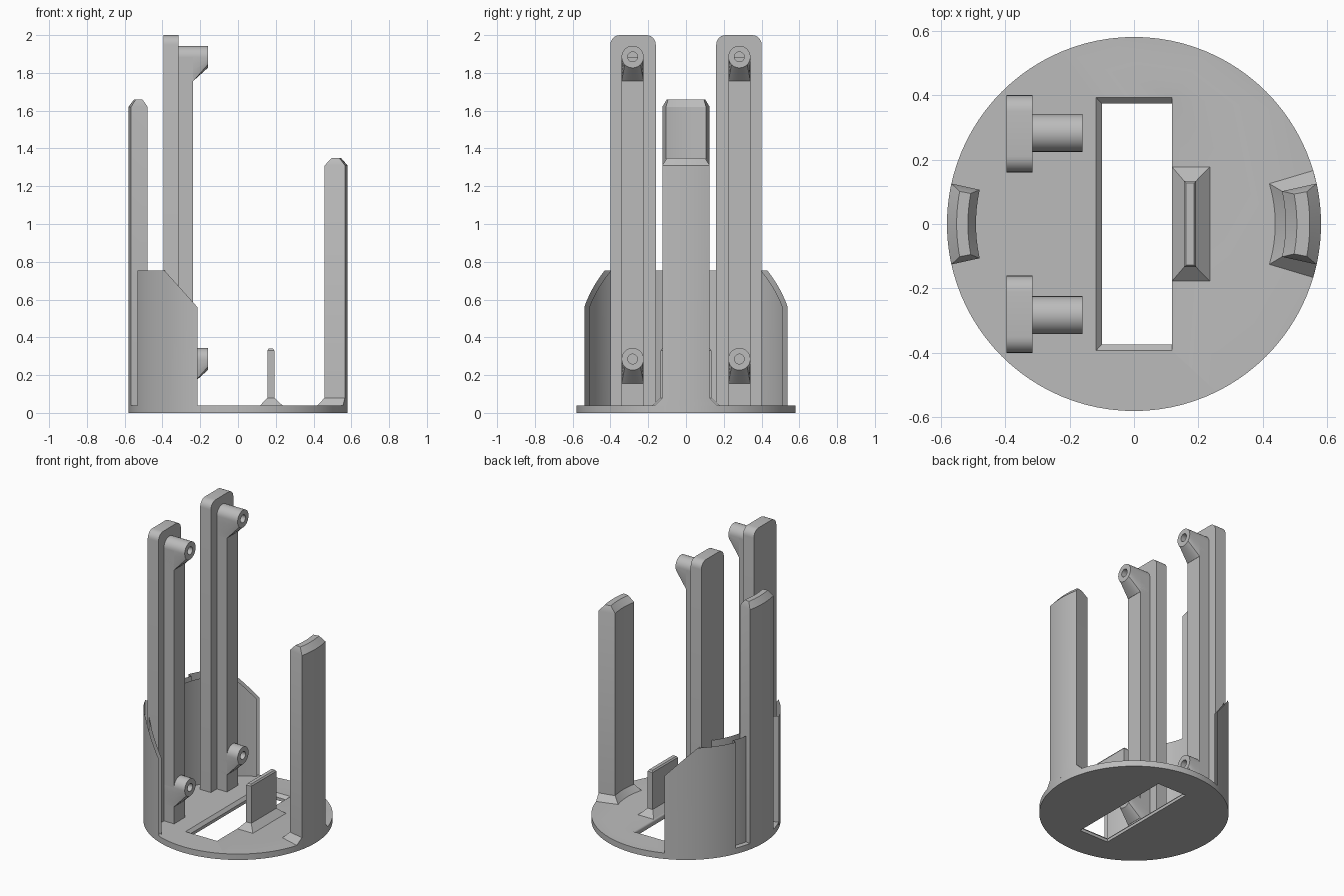
import bpy, bmesh
from math import sin, cos, pi, radians

if "Cube" in bpy.data.objects:
    bpy.data.objects.remove(bpy.data.objects["Cube"], do_unlink=True)

grey = bpy.data.materials.new("light grey plastic")
grey.use_nodes = True
COLOUR = (0.5, 0.5, 0.5, 1)
grey.diffuse_color = COLOUR
grey.node_tree.nodes["Principled BSDF"].inputs["Base Color"].default_value = COLOUR

FLOOR = 0.04      # top of the base disc
RADIUS = 0.58     # outer radius


def finish(name, bm):
    bmesh.ops.recalc_face_normals(bm, faces=bm.faces)
    mesh = bpy.data.meshes.new(name)
    bm.to_mesh(mesh)
    bm.free()
    mesh.materials.append(grey)
    obj = bpy.data.objects.new(name, mesh)
    bpy.context.collection.objects.link(obj)
    bpy.ops.object.select_all(action='DESELECT')
    obj.select_set(True)
    bpy.context.view_layer.objects.active = obj
    bpy.ops.object.shade_smooth_by_angle(angle=radians(30))
    return obj


def loft(sections):
    """Solid through matching point loops, capped at both ends."""
    bm = bmesh.new()
    rings = [[bm.verts.new(p) for p in s] for s in sections]
    n = len(rings[0])
    for a, b in zip(rings, rings[1:]):
        for i in range(n):
            j = (i + 1) % n
            bm.faces.new((a[i], a[j], b[j], b[i]))
    bm.faces.new(rings[0])
    bm.faces.new(rings[-1])
    return bm


def arc(r, a0, a1, side=1, n=12):
    angles = [radians(a0 + (a1 - a0) * i / n) for i in range(n + 1)]
    return [(side * r * cos(a), r * sin(a)) for a in angles]


def at_height(points, z):
    return [(x, y, z) for x, y in points]


def rect(x0, x1, y, z):
    return [(x0, -y, z), (x1, -y, z), (x1, y, z), (x0, y, z)]


def column(name, side, levels):
    """Curved upright; each level is half angle, inner, outer radius, height."""
    finish(name, loft([at_height(arc(ri, -a, a, side) + arc(ro, a, -a, side), z)
                       for a, ri, ro, z in levels]))


# Base disc with a flared rectangular opening
circle = arc(RADIUS, 0, 360, n=96)[:-1]
base = finish("base_disc", loft([at_height(circle, 0), at_height(circle, FLOOR)]))
cutter = finish("opening_cutter", loft([
    rect(-0.10, 0.118, 0.373, -0.02), rect(-0.10, 0.118, 0.373, 0.02),
    rect(-0.118, 0.118, 0.393, FLOOR), rect(-0.118, 0.118, 0.393, 0.1)]))
cutter.hide_render = True
mod = base.modifiers.new("opening", 'BOOLEAN')
mod.operation = 'DIFFERENCE'
mod.solver = 'EXACT'
mod.object = cutter
bpy.context.view_layer.objects.active = base
bpy.ops.object.modifier_apply(modifier=mod.name)
bpy.data.objects.remove(cutter, do_unlink=True)

# Curved wall: recessed in the middle, thin towards its ends, sloped tips
outline = (arc(0.546, -23.4, 23.4, -1) + arc(RADIUS, 23.4, 70, -1, 20)
           + arc(0.555, 70, 45.5, -1) + arc(0.49, 45.5, -45.5, -1, 30)
           + arc(0.555, -45.5, -70, -1) + arc(RADIUS, -70, -23.4, -1, 20))
wall = loft([at_height(outline, 0.02), at_height(outline, 0.755)])
for co, normal in (((-0.215, 0, 0), (1, 0, 0)),
                   ((-0.39, 0, 0.755), (0.195, 0, 0.175))):
    bmesh.ops.bisect_plane(wall, geom=wall.verts[:] + wall.edges[:] + wall.faces[:],
                           plane_co=co, plane_no=normal, clear_outer=True)
    bmesh.ops.holes_fill(wall, edges=wall.edges[:], sides=0)
finish("curved_wall", wall)

# Two curved columns with chamfered tops
column("back_column", -1, [(12.5, 0.49, RADIUS, 0.02), (12.5, 0.49, RADIUS, 1.62),
                           (10.6, 0.515, 0.55, 1.66)])
column("front_column", 1, [(16.6, 0.438, RADIUS, FLOOR), (12.5, 0.47, RADIUS, 0.08),
                           (12.5, 0.47, RADIUS, 1.31), (10.6, 0.505, 0.545, 1.35)])

# Small upright tab with a flared foot
finish("centre_tab", loft([
    rect(0.118, 0.235, 0.177, FLOOR), rect(0.155, 0.193, 0.134, 0.08),
    rect(0.155, 0.193, 0.134, 0.33), rect(0.162, 0.186, 0.127, 0.34)]))

# Tall posts, each with a rib and two screw pegs
MID, PEG_R, HOLE_R = 0.2825, 0.0585, 0.026
POST_X, RIB_X, PEG_X = -0.315, -0.238, -0.16


def peg(name, y, z):
    n = 32
    ring = [(cos(2 * pi * i / n), sin(2 * pi * i / n)) for i in range(n)]

    def circle_at(x, r):
        return [(x, y + r * c, z + r * s) for c, s in ring]

    # lower half drops to a flat-bottomed support behind the sloped underside
    back = [(c, s) if s >= -0.001 else
            (max(-1, min(1, 1.42 * c)), -2.2 * min(1, -1.42 * s)) for c, s in ring]

    def support_at(x):
        return [(x, y + PEG_R * c, z + PEG_R * s) for c, s in back]

    finish(name, loft([support_at(POST_X - 0.01), support_at(RIB_X),
                       circle_at(PEG_X, PEG_R), circle_at(PEG_X, HOLE_R),
                       circle_at(PEG_X - 0.12, HOLE_R)]))


for side, label in ((1, "left"), (-1, "right")):
    y0, y1, top, r = 0.16, 0.40, 2.0, 0.05
    profile = [(y0, 0.02), (y1, 0.02)]
    for cy, start in ((y1 - r, 0), (y0 + r, 90)):
        profile += [(cy + y, top - r + z) for y, z in arc(r, start, start + 90, n=6)]
    finish(label + "_post", loft([[(x, side * y, z) for y, z in profile]
                                  for x in (-0.395, POST_X)]))
    rib = [(MID - PEG_R, 0.02), (MID + PEG_R, 0.02),
           (MID + PEG_R, 1.885), (MID - PEG_R, 1.885)]
    finish(label + "_rib", loft([[(x, side * y, z) for y, z in rib]
                                 for x in (POST_X - 0.01, RIB_X - 0.001)]))
    for height, place in ((1.885, "upper"), (0.285, "lower")):
        peg(label + "_" + place + "_peg", side * MID, height)
